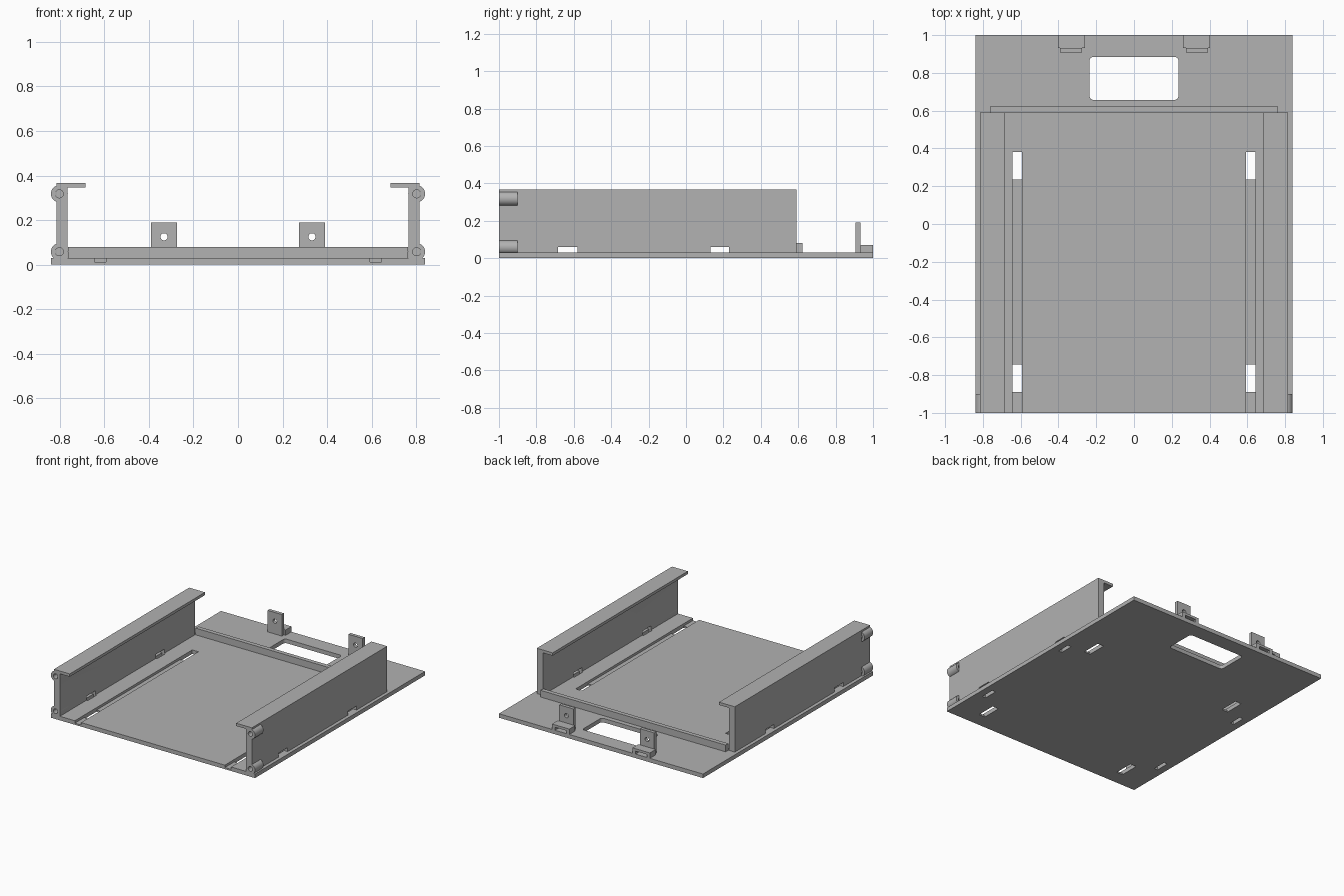
import bpy, bmesh, math
from mathutils import Matrix, Vector

cube = bpy.data.objects.get("Cube")
if cube:
    bpy.data.objects.remove(cube, do_unlink=True)

grey = bpy.data.materials.new("plain grey")
grey.use_nodes = True
colour = (0.445, 0.445, 0.445, 1)
grey.diffuse_color = colour
grey.node_tree.nodes["Principled BSDF"].inputs["Base Color"].default_value = colour


def finish(name, bm):
    bmesh.ops.recalc_face_normals(bm, faces=bm.faces)
    mesh = bpy.data.meshes.new(name)
    bm.to_mesh(mesh)
    bm.free()
    mesh.materials.append(grey)
    ob = bpy.data.objects.new(name, mesh)
    bpy.context.scene.collection.objects.link(ob)
    return ob


def box(name, x, y, z, round_z=0):
    """Box from three (low, high) ranges, with optional rounded upright edges."""
    bm = bmesh.new()
    size = [abs(r[1] - r[0]) for r in (x, y, z)]
    mid = [(r[0] + r[1]) / 2 for r in (x, y, z)]
    bmesh.ops.create_cube(bm, size=1, matrix=Matrix.Translation(mid) @ Matrix.Diagonal((*size, 1)))
    if round_z:
        upright = [e for e in bm.edges if abs(e.verts[0].co.z - e.verts[1].co.z) > size[2] / 2]
        bmesh.ops.bevel(bm, geom=upright, offset=round_z, segments=5, profile=0.5, affect='EDGES')
    return finish(name, bm)


def rod(name, x, z, y, radius):
    """Cylinder along y."""
    bm = bmesh.new()
    place = Matrix.Translation((x, (y[0] + y[1]) / 2, z)) @ Matrix.Rotation(math.pi / 2, 4, 'X')
    bmesh.ops.create_cone(bm, cap_ends=True, segments=32, radius1=radius, radius2=radius,
                          depth=y[1] - y[0], matrix=place)
    return finish(name, bm)


def extrude_y(name, profile, y):
    bm = bmesh.new()
    face = bm.faces.new([bm.verts.new((px, y[0], pz)) for px, pz in profile])
    new = bmesh.ops.extrude_face_region(bm, geom=[face])["geom"]
    bmesh.ops.translate(bm, vec=Vector((0, y[1] - y[0], 0)),
                        verts=[v for v in new if isinstance(v, bmesh.types.BMVert)])
    return finish(name, bm)


def combine(ob, operation, tools):
    """Apply boolean tools to a part and remove the tools."""
    for tool in tools:
        mod = ob.modifiers.new("cut", 'BOOLEAN')
        mod.operation, mod.object, mod.solver = operation, tool, 'EXACT'
    bpy.context.view_layer.update()
    graph = bpy.context.evaluated_depsgraph_get()
    mesh = bpy.data.meshes.new_from_object(ob.evaluated_get(graph))
    ob.modifiers.clear()
    ob.data = mesh
    for tool in tools:
        bpy.data.objects.remove(tool, do_unlink=True)


def mirrored(s, low, high):
    return (s * low, s * high)


WALL_END = 0.59
SIDES = ((1, "left"), (-1, "right"))
WINDOWS = ((-0.685, -0.58), (0.13, 0.23))
SLOTS = ((-0.89, -0.745), (0.235, 0.38))
BOSS_X, BOSS_HEIGHTS = 0.802, (0.058, 0.318)

# Base plate with rear opening, strap grooves and through slots
base = box("base_plate", (-0.84, 0.84), (-1, 1), (0, 0.03))
cuts = [box("opening_cutter", (-0.235, 0.235), (0.657, 0.885), (-0.1, 0.1), 0.02)]
for s, side in SIDES:
    groove = mirrored(s, 0.592, 0.643)
    cuts.append(box("groove_cutter", groove, (-1.1, 0.38), (0.012, 0.1)))
    for span in SLOTS:
        cuts.append(box("slot_cutter", groove, span, (-0.1, 0.1)))
    for span in WINDOWS:
        cuts.append(box("tie_cutter", mirrored(s, 0.757, 0.785), span, (-0.1, 0.1)))
combine(base, 'DIFFERENCE', cuts)

# Rear stop lip
box("rear_lip", (-0.762, 0.762), (WALL_END, 0.622), (0.03, 0.08))

for s, side in SIDES:
    # Side wall with inward top flange
    profile = [(0.766, 0.03), (0.815, 0.03), (0.815, 0.367), (0.685, 0.367),
               (0.685, 0.346), (0.766, 0.346)]
    wall = extrude_y(side + "_wall", [(s * px, pz) for px, pz in profile], (-1, WALL_END))

    # Front screw bosses merged into the wall, then bored
    combine(wall, 'UNION', [rod("boss", s * BOSS_X, z, (-1, -0.9), 0.038) for z in BOSS_HEIGHTS])
    cuts = [rod("bore", s * BOSS_X, z, (-1.1, -0.9), 0.018) for z in BOSS_HEIGHTS]
    cuts += [box("window", mirrored(s, 0.7, 0.9), span, (0, 0.06)) for span in WINDOWS]
    combine(wall, 'DIFFERENCE', cuts)

    # Upright tab with a screw hole
    tab = box(side + "_tab", mirrored(s, 0.274, 0.391), (0.907, 0.932), (0.03, 0.19))
    combine(tab, 'DIFFERENCE', [rod("tab_hole", s * 0.332, 0.125, (0.8, 1.1), 0.016)])

    # Bridge foot behind the tab, open to the rear
    foot = box(side + "_tab_foot", mirrored(s, 0.26, 0.403), (0.932, 1), (0.03, 0.07))
    combine(foot, 'DIFFERENCE', [box("foot_cutter", mirrored(s, 0.285, 0.378), (0.945, 1.1), (0, 0.052))])

# Smooth round surfaces, keep sharp edges
for ob in bpy.context.scene.objects:
    ob.select_set(ob.type == 'MESH')
bpy.context.view_layer.objects.active = base
bpy.ops.object.shade_smooth_by_angle(angle=math.radians(30))
